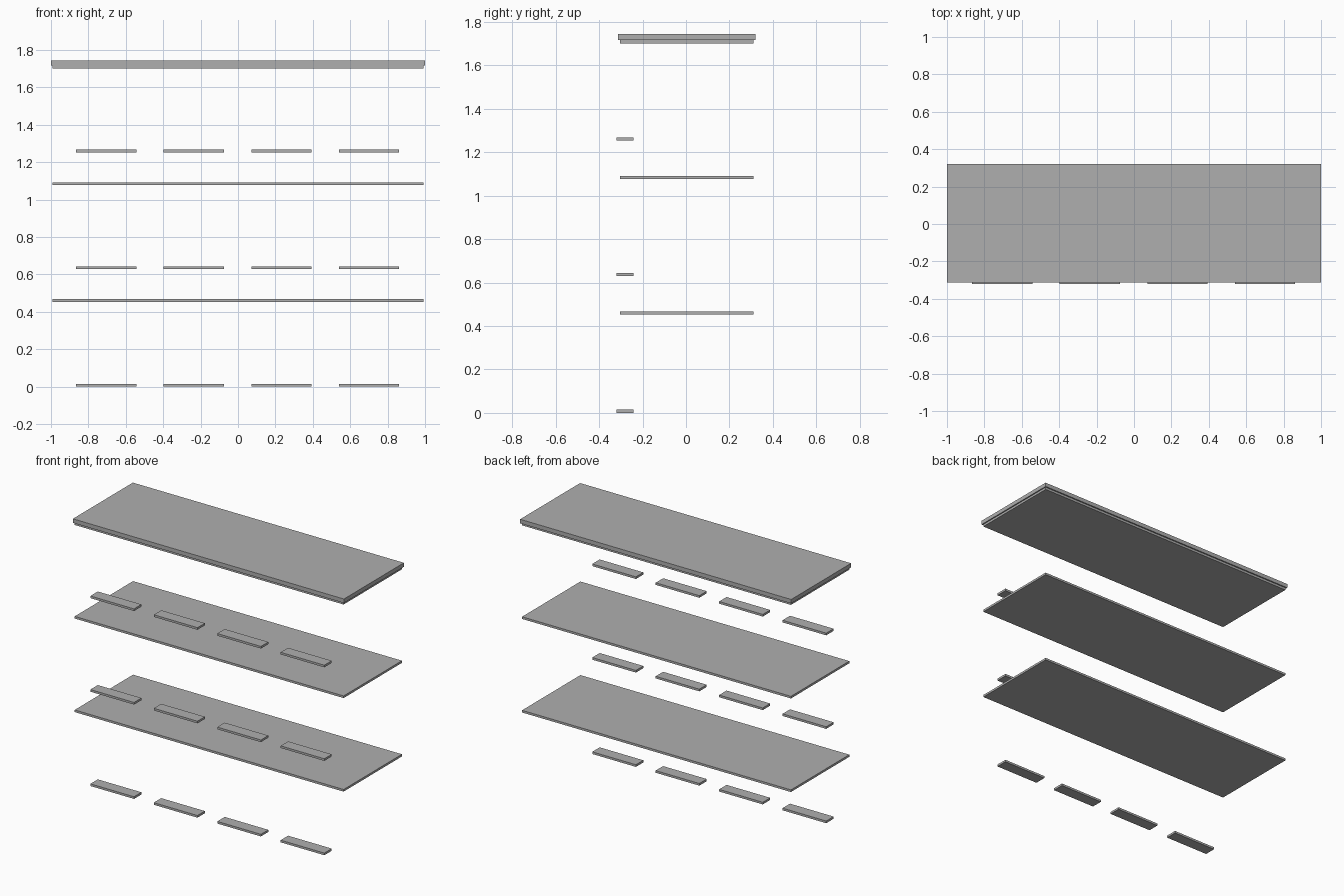
import bpy

if "Cube" in bpy.data.objects:
    bpy.data.objects.remove(bpy.data.objects["Cube"])

grey = bpy.data.materials.new("panel grey")
grey.diffuse_color = (0.43, 0.43, 0.43, 1)
grey.use_nodes = True
grey.node_tree.nodes["Principled BSDF"].inputs["Base Color"].default_value = grey.diffuse_color


def box(name, x, y, z):
    """Box spanning the given (min, max) ranges."""
    bpy.ops.mesh.primitive_cube_add(size=1)
    ob = bpy.context.object
    ob.name = name
    for i, (lo, hi) in enumerate((x, y, z)):
        ob.location[i] = (lo + hi) / 2
        ob.scale[i] = hi - lo
    bpy.ops.object.transform_apply(location=True, rotation=False, scale=True)
    ob.data.materials.append(grey)
    return ob


T = 0.0145      # thickness of shelves and plates

# Top board with a slightly smaller panel beneath it
box("top_board", (-1, 1), (-0.312, 0.32), (1.716, 1.743))
box("top_under_panel", (-0.992, 0.992), (-0.304, 0.311), (1.701, 1.716))

# Two long shelves
for name, z in (("lower_shelf", 0.453), ("upper_shelf", 1.077)):
    box(name, (-0.992, 0.992), (-0.304, 0.311), (z, z + T))

# Three rows of four small plates along the front
for row, z in enumerate((0.0, 0.629, 1.253)):
    for col in range(4):
        x = (col - 1.5) * 0.468 - 0.002
        box(f"front_plate_{row + 1}_{col + 1}",
            (x - 0.161, x + 0.161), (-0.32, -0.242), (z, z + T))
